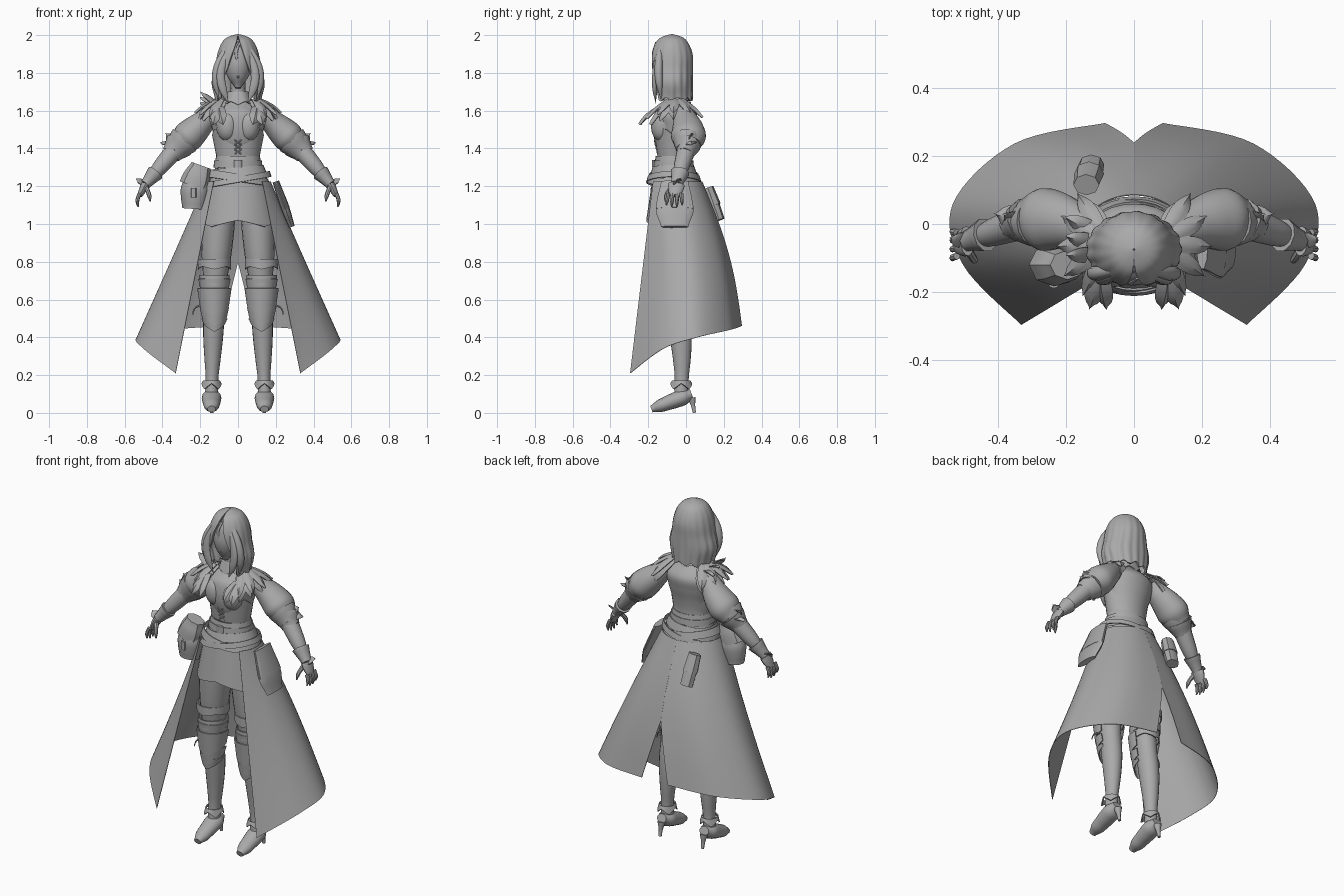
import bpy, bmesh, math
from mathutils import Vector

default_cube = bpy.data.objects.get("Cube")
if default_cube:
    bpy.data.objects.remove(default_cube)

grey = bpy.data.materials.new("plain grey")
grey.use_nodes = True
tone = (.4, .4, .4, 1)
grey.diffuse_color = tone
grey.node_tree.nodes["Principled BSDF"].inputs["Base Color"].default_value = tone
parts = []


def finish(name, mesh_data, mirror, thickness=0):
    bmesh.ops.recalc_face_normals(mesh_data, faces=mesh_data.faces)
    mesh = bpy.data.meshes.new(name)
    mesh_data.to_mesh(mesh)
    mesh_data.free()
    mesh.materials.append(grey)
    part = bpy.data.objects.new(name, mesh)
    bpy.context.scene.collection.objects.link(part)
    if thickness:
        solid = part.modifiers.new("thickness", "SOLIDIFY")
        solid.thickness, solid.offset = thickness, 0
    if mirror:
        part.modifiers.new("mirror", "MIRROR").use_mirror_merge = False
    parts.append(part)


def spline(points, steps=5):
    """Smooth curve through points of any dimension."""
    rows = [Vector(point) for point in points]
    padded = [rows[0], *rows, rows[-1]]
    result = []
    for before, start, end, after in zip(padded, padded[1:], padded[2:], padded[3:]):
        for step in range(steps):
            t = step / steps
            ease = t * t * (3 - 2 * t)
            pull = (end - before) * (t * (1 - t) ** 2) - (after - start) * (t * t * (1 - t))
            result.append(start.lerp(end, ease) + pull / 2)
    return result + [rows[-1]]


def limb(name, start, end, radii, flat=1, bow=(0, 0, 0), mirror=False, sides=16, axis=(0, 1, 0)):
    """Bowed elliptical limb with evenly spaced radii; flat scales the radius along the axis."""
    start, end, bow = Vector(start), Vector(end), Vector(bow)
    sizes = spline([(radius, radius * flat) for radius in radii])
    body = bmesh.new()
    rings = []
    for i, size in enumerate(sizes):
        t = i / (len(sizes) - 1)
        tangent = (end - start + bow * math.pi * math.cos(math.pi * t)).normalized()
        side = Vector(axis).cross(tangent).normalized()
        along = tangent.cross(side)
        middle = start.lerp(end, t) + bow * math.sin(math.pi * t)
        angles = [math.tau * k / sides for k in range(sides)]
        rings.append([body.verts.new(middle + side * size.x * math.cos(angle) + along * size.y * math.sin(angle))
                      for angle in angles])
    for low, high in zip(rings, rings[1:]):
        for k in range(sides):
            body.faces.new((low[k - 1], low[k], high[k], high[k - 1]))
    body.faces.new(rings[0])
    body.faces.new(rings[-1])
    finish(name, body, mirror)


def sheet(name, shape, across, down, thickness=.006, mirror=False):
    """Thin surface from a function of two parameters running from zero to one."""
    body = bmesh.new()
    grid = [[body.verts.new(shape(i / across, j / down)) for i in range(across + 1)] for j in range(down + 1)]
    for upper, lower in zip(grid, grid[1:]):
        for i in range(across):
            body.faces.new((upper[i], upper[i + 1], lower[i + 1], lower[i]))
    bmesh.ops.remove_doubles(body, verts=body.verts, dist=.0001)
    finish(name, body, mirror, thickness)


def wrap(name, centre, top, bottom, reach=math.pi, points=0, depth=0, lean=0, flat=.82, mirror=False):
    """Band about a vertical axis; each edge holds height and radius, the second may zigzag."""
    def shape(u, v):
        angle = reach * (u * 2 - 1)
        z, radius = Vector(top).lerp(Vector(bottom), v)
        z += abs(u * points % 1 * 2 - 1) * depth * v + lean * math.sin(angle)
        return Vector((centre[0] + radius * math.sin(angle), centre[1] - flat * radius * math.cos(angle), z))
    sheet(name, shape, 32, 3, mirror=mirror)


def leaf(name, base, tip, width, outward, mirror=False):
    """Pointed curved plate."""
    base, tip, outward = Vector(base), Vector(tip), Vector(outward).normalized()
    side = (tip - base).cross(outward).normalized()

    def shape(u, v):
        spread = u * 2 - 1
        bulge = (math.sin(v * math.pi) - abs(spread)) * width / 3
        return base.lerp(tip, v) + side * spread * width * (1 - v * v) * (v + .6) + outward * bulge
    sheet(name, shape, 4, 6, mirror=mirror)


# Joints
waist = Vector((0, -.065, 1.3))
shoulder, elbow, wrist = Vector((.13, -.02, 1.59)), Vector((.31, .01, 1.42)), Vector((.49, -.05, 1.21))
hip, knee, ankle = Vector((.1, -.06, 1.1)), Vector((.125, -.055, .63)), Vector((.14, -.025, .1))

# Body and bodice
limb("torso", (0, -.06, 1.08), (0, -.05, 1.66), [.17, .17, .15, .12, .11, .12, .14, .145, .06], .74, sides=28)
limb("neck", (0, -.05, 1.6), (0, -.07, 1.8), [.06, .04, .04])
limb("chest", (0, -.1, 1.4), (0, -.08, 1.63), [.08, .1, .115, .12, .11, .06], .65, (0, -.01, 0), sides=24)
limb("bust", (.055, -.11, 1.43), (.055, -.1, 1.6), [.02, .05, .06, .055, .02], bow=(0, -.02, 0), mirror=True)
wrap("bodice_hem", waist, (1.36, .112), (1.29, .125), points=8, depth=.015)
wrap("bodice_back", waist, (1.36, .112), (1.47, .134), points=6, depth=.04, flat=.74)
wrap("neck_collar", (0, -.055), (1.7, .05), (1.65, .075), points=6, depth=-.02, flat=.9)
for row in range(3):
    lace = Vector((.018, -.15 - row * .006, 1.37 + row * .025))
    limb("bodice_lace", lace, lace + Vector((-.036, -.004, .025)), [.004, .004], mirror=True, sides=6)

# Face
limb("head", (0, -.12, 1.72), (0, -.08, 1.97), [.015, .05, .07, .075, .07, .04], 1.1, sides=24)
limb("nose", (0, -.165, 1.86), (0, -.17, 1.81), [.004, .008, .009, .005], sides=8)
limb("lips", (-.02, -.155, 1.78), (.02, -.155, 1.78), [.002, .007, .002], bow=(0, -.008, 0), sides=8)
limb("eyes", (.015, -.16, 1.85), (.045, -.15, 1.85), [.003, .008, .003], mirror=True, sides=8)

# Bobbed hair with an opening that widens downwards
hair_radii = spline([(radius, min(radius, .106)) for radius in (.002, .06, .09, .107, .118, .134, .115)])


def hair_shape(u, v):
    size = hair_radii[round(v * (len(hair_radii) - 1))]
    gap = .9 * v ** 1.5
    angle = gap + (math.tau - 2 * gap) * u
    ripple = 1 + v * math.sin(angle * 17) / 40
    return Vector((size.x * ripple * math.sin(angle), -.075 - size.y * ripple * math.cos(angle),
                   2 - .34 * v ** 1.6 + .01 * v ** 4 * math.sin(angle * 11)))


sheet("hair", hair_shape, 84, len(hair_radii) - 1, .01)
limb("front_lock", (.01, -.14, 1.97), (.05, -.16, 1.64), [.01, .016, .02, .022, .02, .002], .6, (.06, -.015, 0), True)
limb("side_lock", (.03, -.13, 1.97), (.1, -.13, 1.66), [.01, .02, .024, .02, .003], .9, (.045, -.015, 0), True)
limb("fringe_lock", (.01, -.16, 1.96), (.01, -.175, 1.84), [.006, .008, .002], .6, (-.02, -.008, 0))

# Sleeves, arms and hands
limb("puff_sleeve", shoulder, elbow, [.05, .062, .076, .082, .062], 1.12, (.005, .015, -.005), True, 22)
limb("sleeve_cuff", elbow.lerp(shoulder, .15), elbow.lerp(wrist, .15), [.084, .06], .9, mirror=True)
limb("elbow_cuff", elbow, elbow.lerp(wrist, .25), [.08, .053], .85, mirror=True, sides=10)
for reach, lift in ((.075, .06), (.1, .01)):
    leaf("elbow_flap", elbow, elbow + Vector((reach, .02, lift)), .045, (1, 0, 1), True)
limb("forearm", elbow, wrist, [.05, .048, .045, .04, .03, .026], mirror=True)
limb("glove_cuff", elbow.lerp(wrist, .7), wrist, [.046, .036, .028], 1.1, mirror=True, sides=10)
leaf("glove_flap", wrist, wrist + Vector((.05, .01, .03)), .03, (1, 0, 1), True)
limb("palm", wrist, wrist + Vector((.03, -.01, -.06)), [.022, .021, .018, .014], 2, mirror=True)
for finger in range(4):
    knuckle = wrist + Vector((.03, .025 - finger * .023, -.05))
    curl = Vector((.008, .005 - finger * .005, abs(finger - 1.5) * .01 - .075))
    limb("finger", knuckle, knuckle + curl, [.011, .01, .009, .004], bow=(.008, 0, 0), mirror=True, sides=8)
limb("thumb", wrist + Vector((0, -.02, -.01)), wrist - Vector((.025, .06, .09)), [.014, .012, .011, .004],
     bow=(-.005, -.01, 0), mirror=True, sides=8)

# Leafy shoulder mantle
for step in range(5):
    swing = .4 + step * .55
    out = Vector((math.sin(swing), -math.cos(swing), .5))
    base = Vector((.075, -.055, 1.64)) + out * .035
    tip = Vector((.1 + out.x * .11, -.055 + out.y * .15, 1.51 + abs(out.x) * .05))
    leaf("mantle_leaf", base, tip, .042, out, True)
    leaf("mantle_under_leaf", base + out * .01, tip + out * .02 + Vector((0, 0, .02)), .03, out, True)
for step in range(3):
    root = Vector((-.11, -.09 + step * .035, 1.63))
    leaf("shoulder_plume", root, root + Vector((-.09, step * .02, .07 - step * .03)), .03, (-.4, -.3, 1))
for x in (.08, .13):
    leaf("chest_leaf", (.1, -.15, 1.62), (x, -.25, 1.53), .035, (.2, -1, .6), True)

# Belts and short skirt
wrap("waist_belt", waist, (1.335, .123), (1.3, .127))
wrap("hip_belt", waist, (1.265, .155), (1.225, .17), lean=-.025)
wrap("crossed_belt", waist, (1.25, .165), (1.22, .175), lean=.03)
wrap("sash", waist, (1.3, .132), (1.255, .15), lean=.012)
limb("belt_buckle", (0, -.17, 1.34), (0, -.17, 1.3), [.022, .022], .5, sides=8)
wrap("short_skirt", waist, (1.25, .15), (.985, .198), points=4, depth=.035, flat=.72)

# Long split coat swept to a hem from front corner to rear slit
hem = spline([(.33, -.295, .21), (.5, -.12, .34), (.53, .06, .4), (.35, .235, .44), (.085, .295, .46)], 8)


def coat_shape(u, v):
    angle = math.radians(48 + 132 * u)
    top = Vector((.172 * math.sin(angle), -.07 - .155 * math.cos(angle), 1.225))
    spot = top.lerp(hem[round(u * (len(hem) - 1))], v)
    spot.y += .035 * math.sin(v * math.pi) * u
    slit = max(0, (v - .56) / .44)
    spot.x += .085 * (slit - v) * max(0, u * 8 - 7)
    return spot


sheet("coat_tail", coat_shape, len(hem) - 1, 25, .003, True)

# Legs, boots and armour
limb("thigh", hip, knee, [.085, .088, .084, .077, .065, .055], 1.1, mirror=True, sides=20)
limb("boot_shaft", knee, ankle, [.06, .055, .055, .05, .042, .034, .034], 1.1, (0, .015, 0), True, 20)
toe = Vector((.14, -.183, .02))
limb("shoe", (.14, .03, .1), toe, [.025, .042, .042, .038, .033, .018], 1.2, mirror=True, axis=(1, 0, 0))
limb("shoe_heel", (.14, .03, .08), (.14, .045, 0), [.022, .012, .009], mirror=True, sides=10)
for name, level, size in (("thigh_cuff", .815, .085), ("thigh_strap", .73, .078), ("knee_strap", .685, .073)):
    wrap(name, knee, (level, size), (level - .04, size), points=4, depth=-.015, flat=1.08, mirror=True)
plates = (("upper_knee_plate", .71, .6, .083), ("knee_guard", .66, .52, .088),
          ("shin_guard", .56, .46, .075), ("lower_shin_plate", .5, .43, .067))
for name, high, low, size in plates:
    wrap(name, knee, (high, size), (low, size * .85), 1.8, 1, .06, flat=1.05, mirror=True)
wrap("ankle_flap", ankle, (.17, .042), (.125, .05), points=4, depth=.03, flat=1.1, mirror=True)
limb("knee_tassel", (.195, -.06, .57), (.24, -.07, .52), [.006, .003], bow=(.01, 0, .01), mirror=True, sides=6)

# Pouches
bag = Vector((-.235, -.12, 1.08))
limb("right_bag", bag, bag + Vector((.01, 0, .15)), [.06, .07, .075, .065], .8, sides=12)
limb("right_bag_flap", bag + Vector((0, 0, .12)), bag + Vector((.04, 0, .23)), [.078, .072, .054], .8, sides=8)
limb("right_bag_clasp", bag + Vector((0, -.06, .06)), bag + Vector((0, -.06, .11)), [.014, .014], .6, sides=8)
satchel_top, satchel_base = Vector((.2, -.06, 1.225)), Vector((.285, -.06, .985))
limb("left_satchel", satchel_base, satchel_top, [.016, .022, .02, .016], 4.5, sides=12)
limb("satchel_flap", satchel_base.lerp(satchel_top, .4), satchel_top, [.024, .018], 4.2, sides=10)
pouch_base, pouch_top = Vector((-.125, .175, 1.02)), Vector((-.14, .115, 1.19))
limb("back_pouch", pouch_base, pouch_top, [.038, .04, .034], .8, sides=8)
limb("back_pouch_lid", pouch_base.lerp(pouch_top, .45), pouch_top, [.044, .038], .85, sides=8)

# Bake modifiers and smooth the shading
bpy.ops.object.select_all(action="DESELECT")
for part in parts:
    part.select_set(True)
bpy.context.view_layer.objects.active = parts[0]
bpy.ops.object.convert(target="MESH")
bpy.ops.object.shade_smooth_by_angle(angle=math.radians(40))
